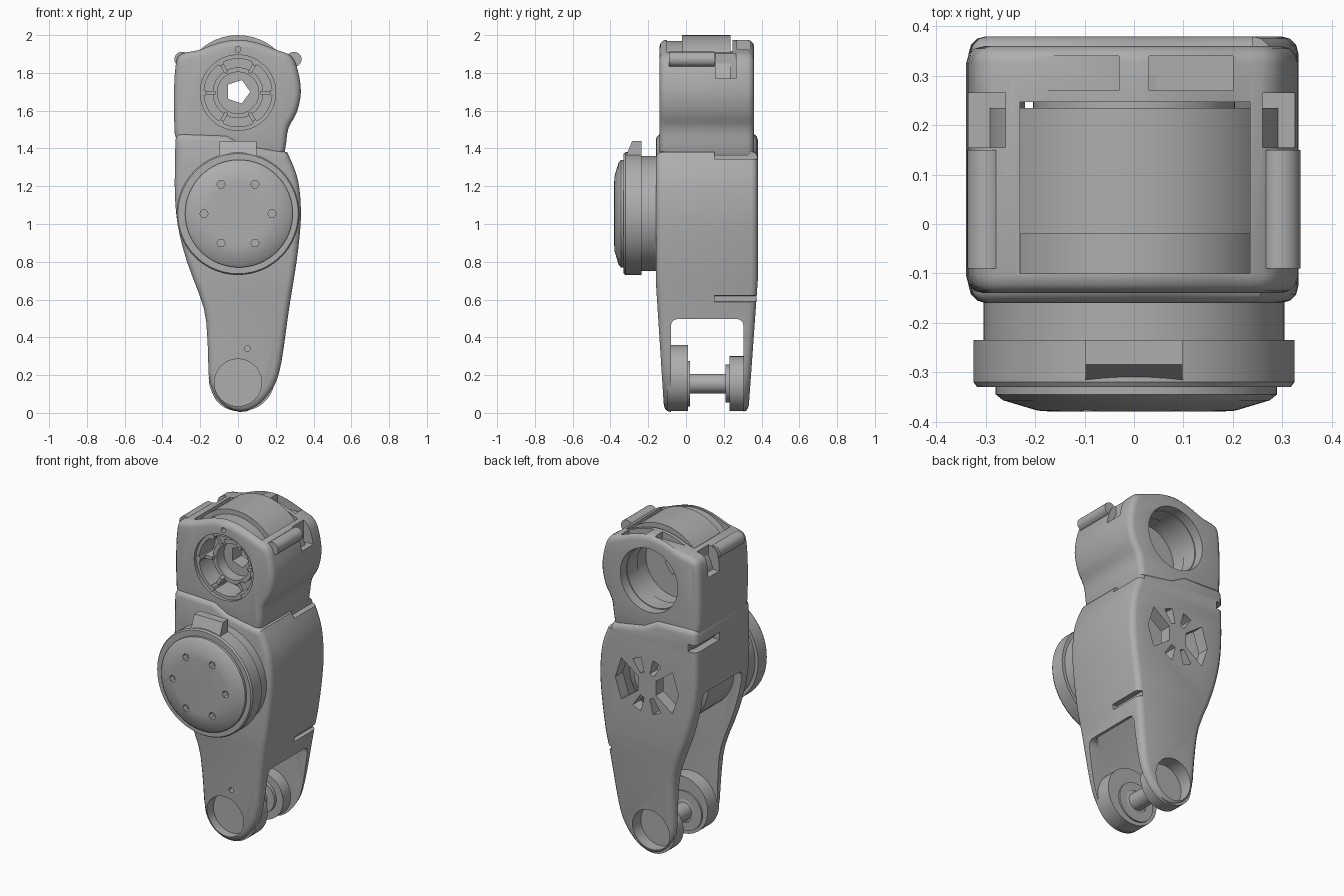
import bpy, bmesh
from math import sin, cos, pi, radians
from mathutils import Vector

if "Cube" in bpy.data.objects:
    bpy.data.objects.remove(bpy.data.objects["Cube"], do_unlink=True)

metal = bpy.data.materials.new("grey metal")
metal.use_nodes = True
metal.diffuse_color = (0.42, 0.42, 0.42, 1)
metal.node_tree.nodes["Principled BSDF"].inputs["Base Color"].default_value = (0.42, 0.42, 0.42, 1)


def activate(ob):
    bpy.ops.object.select_all(action="DESELECT")
    ob.select_set(True)
    bpy.context.view_layer.objects.active = ob


def finish(name, bm):
    bmesh.ops.recalc_face_normals(bm, faces=bm.faces)
    me = bpy.data.meshes.new(name)
    bm.to_mesh(me)
    bm.free()
    me.materials.append(metal)
    ob = bpy.data.objects.new(name, me)
    bpy.context.collection.objects.link(ob)
    return ob


def smooth(pts, steps=3):
    """Open spline through the points."""
    p = [Vector(q) for q in [pts[0], *pts, pts[-1]]]
    out = []
    for a, b, c, d in zip(p, p[1:], p[2:], p[3:]):
        for i in range(steps):
            t = i / steps
            out.append(b + (c - a) * t / 2 + (a * 2 - b * 5 + c * 4 - d) * t**2 / 2
                       + (b * 3 - a - c * 3 + d) * t**3 / 2)
    return out + [p[-1]]


def prism(name, pts, y0, y1, taper=None):
    """Extrude an xz outline along y."""
    bm = bmesh.new()
    face = bm.faces.new([bm.verts.new((x, y0, z)) for x, z in pts])
    geo = bmesh.ops.extrude_face_region(bm, geom=[face])["geom"]
    for v in geo:
        if isinstance(v, bmesh.types.BMVert):
            v.co.y = y1
    if taper:
        top, front, back = taper
        bmesh.ops.bisect_plane(bm, geom=bm.verts[:] + bm.edges[:] + bm.faces[:],
                               plane_co=(0, 0, top), plane_no=(0, 0, 1))
        for v in bm.verts:
            if v.co.z < top:
                v.co.y += (top - v.co.z) / top * (front if v.co.y < 0.1 else back)
    return finish(name, bm)


def box(name, x0, x1, y0, y1, z0, z1):
    return prism(name, [(x0, z0), (x1, z0), (x1, z1), (x0, z1)], y0, y1)


def lathe(name, cx, cz, profile, n=48, ring=False):
    """Turn an (r, y) profile around a y axis."""
    bm = bmesh.new()
    rings = [[bm.verts.new((cx + r * cos(2 * pi * i / n), y, cz + r * sin(2 * pi * i / n)))
              for i in range(n)] for r, y in profile]
    pairs = list(zip(rings, rings[1:] + rings[:1]))
    for a, b in pairs if ring else pairs[:-1]:
        for i in range(n):
            j = (i + 1) % n
            bm.faces.new((a[i], a[j], b[j], b[i]))
    if not ring:
        bm.faces.new(rings[0])
        bm.faces.new(rings[-1])
    return finish(name, bm)


def cyl(name, cx, cz, r, y0, y1, n=48):
    return lathe(name, cx, cz, [(r, y0), (r, y1)], n)


def bevel(ob, width, segments=3):
    m = ob.modifiers.new("bevel", "BEVEL")
    m.width, m.segments = width, segments
    m.limit_method, m.angle_limit = "ANGLE", radians(60)
    m.use_clamp_overlap = False
    activate(ob)
    bpy.ops.object.modifier_apply(modifier=m.name)


def cut(targets, cutters):
    """Subtract the cutters from each target, then drop them."""
    for ob in targets:
        for c in cutters:
            m = ob.modifiers.new("cut", "BOOLEAN")
            m.operation, m.solver, m.object = "DIFFERENCE", "EXACT", c
            activate(ob)
            bpy.ops.object.modifier_apply(modifier=m.name)
    for c in cutters:
        bpy.data.objects.remove(c, do_unlink=True)


def sector(angle, half, r0, r1):
    """Wedge window through the back wall."""
    a, b = radians(angle - half), radians(angle + half)
    pts = [(r * cos(t), 1.06 + r * sin(t)) for r, t in
           ((r0, a), (r1, a), (r1, (a + b) / 2), (r1, b), (r0, b))]
    return prism("window_cutter", pts, 0.26, 0.5)


# Lower body: tapered housing that splits into a fork
side = smooth([(0.26, 1.38), (0.292, 1.31), (0.32, 1.22), (0.332, 1.1), (0.33, 0.98), (0.31, 0.8),
               (0.27, 0.55), (0.23, 0.27), (0.19, 0.14), (0.11, 0.04), (0.01, 0.005), (-0.09, 0.05),
               (-0.15, 0.16), (-0.16, 0.35), (-0.18, 0.55), (-0.27, 0.8), (-0.32, 1.0),
               (-0.335, 1.2), (-0.33, 1.48)])
body = prism("lower_body", side + [(-0.06, 1.47), (0.03, 1.42)], -0.16, 0.38, (0.7, 0.045, -0.05))
bevel(body, 0.035)
cavity = prism("cavity_cutter", [(-0.5, -0.1), (0.5, -0.1), (0.5, 0.48), (0.22, 0.5), (0.26, 1.0),
                                 (0.22, 1.28), (-0.25, 1.28), (-0.29, 1.08), (-0.5, 1.02)],
               -0.08, 0.305)
bevel(cavity, 0.035)
cut([body], [cavity,
             box("notch_cutter", 0.24, 0.5, 0.15, 0.5, 1.345, 1.39),
             box("notch_cutter", -0.5, -0.28, 0.15, 0.5, 1.345, 1.39),
             prism("notch_cutter", [(0.25, 0.59), (0.5, 0.57), (0.5, 0.63), (0.25, 0.62)], 0.15, 0.5),
             cyl("pin_hole_cutter", 0.05, 0.34, 0.015, -0.3, -0.1, 12)]
    + [sector(a, 36, 0.075, 0.215) for a in (0, 180)]
    + [sector(a, 10, 0.08, 0.17) for a in (66, 114, 246, 294)])

# Fork bosses, bearings and pivot shaft
front_boss = cyl("front_boss", 0.02, 0.185, 0.175, -0.1, 0.01)
back_boss = cyl("back_boss", 0, 0.155, 0.145, 0.23, 0.32)
cut([body, front_boss], [cyl("front_recess_cutter", 0, 0.16, 0.125, -0.3, -0.06)])
cut([body, back_boss], [cyl("back_recess_cutter", 0, 0.16, 0.125, 0.26, 0.5)])
lathe("front_bearing", 0, 0.155, [(0.07, 0), (0.12, 0), (0.12, 0.02), (0.07, 0.02)], ring=True)
lathe("back_bearing", 0, 0.155, [(0.07, 0.21), (0.1, 0.21), (0.1, 0.24), (0.07, 0.24)], ring=True)
lathe("pivot_shaft", 0, 0.155, [(0.075, -0.05), (0.075, 0.015), (0.052, 0.02), (0.052, 0.21),
                                (0.075, 0.215), (0.075, 0.25)], 32)

# Inner motor seen through the windows and the side opening
lathe("inner_motor", 0, 1.04, [(0.27, -0.1), (0.27, 0.17), (0.2, 0.22)])

# Head housing with arched end walls
outline = smooth([(-0.335, 1.48), (-0.34, 1.65), (-0.33, 1.84), (-0.3, 1.9), (-0.21, 1.92),
                  (-0.1, 1.96), (0, 1.975), (0.1, 1.96), (0.21, 1.92), (0.28, 1.89),
                  (0.315, 1.82), (0.333, 1.7), (0.311, 1.59), (0.268, 1.51), (0.255, 1.43)])
head = prism("head_housing", [(0.24, 1.34), (-0.3, 1.34), (-0.32, 1.42)] + outline, -0.14, 0.36)
bevel(head, 0.035)
cut([head], [box("scallop_cutter", 0.03, 0.2, 0.27, 0.34, 1.9, 2.2),
             box("scallop_cutter", -0.2, -0.03, 0.27, 0.34, 1.93, 2.2),
             cyl("pin_hole_cutter", 0, 1.925, 0.015, -0.3, -0.1, 12)]
    + [box("shoulder_cutter", min(s * 0.26, s), max(s * 0.26, s), 0.155, 0.265, 1.77, 2.2)
       for s in (-1, 1)])
# Shaft from the open top down into the lower cavity
cut([head, body], [prism("trough_cutter", [(-0.22, 1.2), (0.19, 1.2), (0.2, 1.5), (0.235, 1.6),
                                           (0.235, 2.2), (-0.235, 2.2)], -0.1, 0.247)])

# Joint drum with a front bore, a back pocket and a central hole
drum = lathe("joint_drum", 0, 1.7, [(0.27, -0.11), (0.27, -0.02), (0.3, -0.02), (0.3, 0.235)])
cut([head, drum], [cyl("front_bore_cutter", 0, 1.695, 0.2, -0.3, 0.02),
                   cyl("back_pocket_cutter", 0, 1.7, 0.195, 0.11, 0.6),
                   cyl("centre_cutter", 0, 1.7, 0.065, -0.1, 0.3, 5)])
lathe("pocket_sleeve", 0, 1.7, [(0.19, 0.2), (0.205, 0.2), (0.205, 0.3), (0.19, 0.3)], ring=True)
lathe("bore_ring", 0, 1.695, [(0.18, -0.12), (0.205, -0.12), (0.205, 0.03), (0.18, 0.03)], ring=True)
lathe("bore_hub", 0, 1.695, [(0.11, -0.05), (0.135, -0.05), (0.135, 0.03), (0.11, 0.03)], 24, ring=True)
for i in range(6):
    a = i * pi / 3
    u, w = Vector((cos(a), sin(a))), Vector((-sin(a), cos(a))) * 0.01
    c = Vector((0, 1.695))
    prism("bore_rib", [c + u * 0.12 - w, c + u * 0.19 - w, c + u * 0.19 + w, c + u * 0.12 + w],
          -0.08, 0.03)
    cyl("bore_screw", 0.185 * u.x, c.y + 0.185 * u.y, 0.018, -0.125, 0, 8)

# Side lugs
for name, x in (("right_lug", -0.297), ("left_lug", 0.297)):
    cyl(name, x, 1.872, 0.04, -0.09, 0.15, 20)

# Front output disc with its cap, bolt holes and tab
lathe("disc_base", 0, 1.055, [(0.305, -0.14), (0.305, -0.25)], 64)
lathe("disc_rim", 0, 1.055, [(0.325, -0.235), (0.325, -0.32), (0.318, -0.33), (0.29, -0.33)], 64)
cap = lathe("disc_cap", 0.005, 1.055, [(0.285, -0.3), (0.285, -0.345), (0.27, -0.357),
                                       (0.2, -0.378), (0.17, -0.38)], 64)
cut([cap], [cyl("bolt_cutter", 0.18 * cos(i * pi / 3), 1.055 + 0.18 * sin(i * pi / 3),
                0.022, -0.5, -0.34, 6) for i in range(6)])
tab = box("disc_tab", -0.098, 0.098, -0.33, -0.235, 1.33, 1.44)
for v in tab.data.vertices:
    if v.co.z > 1.4 and v.co.y < -0.3:
        v.co.y = -0.285

# Shade curved surfaces smooth, keep edges sharp
for ob in bpy.context.scene.objects:
    if ob.type == "MESH":
        activate(ob)
        bpy.ops.object.shade_smooth_by_angle(angle=radians(32))
